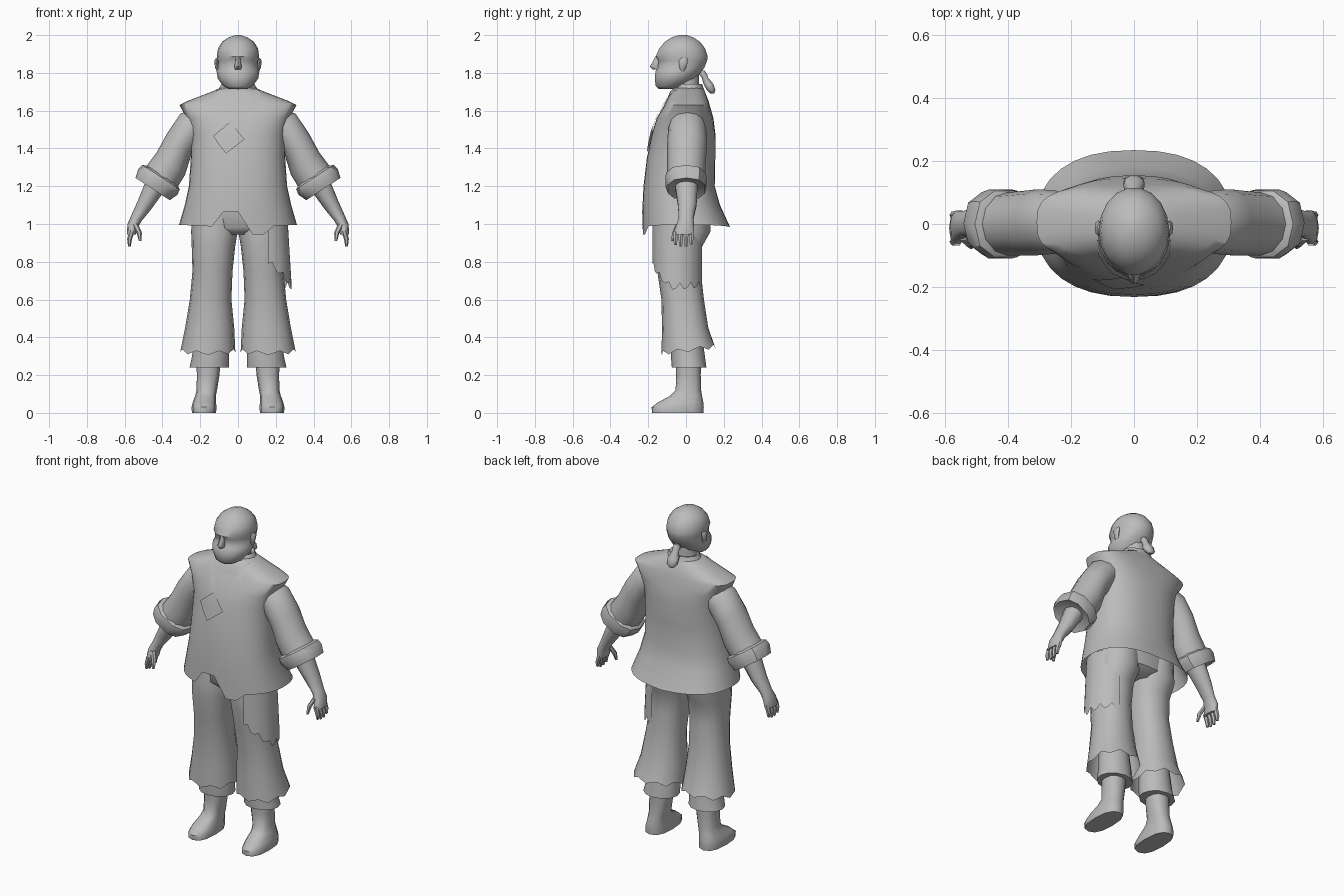
import bpy, bmesh, math
from mathutils import Vector

grey = bpy.data.materials.new("plain_grey")
grey.diffuse_color = (0.5, 0.5, 0.5, 1)


def finish(name, bm, mirror=False, angle=50):
    """Turn a bmesh into a smooth-shaded object, optionally mirrored left to right."""
    bmesh.ops.recalc_face_normals(bm, faces=bm.faces[:])
    me = bpy.data.meshes.new(name)
    bm.to_mesh(me)
    bm.free()
    me.materials.append(grey)
    ob = bpy.data.objects.new(name, me)
    bpy.context.collection.objects.link(ob)
    bpy.ops.object.select_all(action='DESELECT')
    ob.select_set(True)
    bpy.context.view_layer.objects.active = ob
    bpy.ops.object.shade_smooth_by_angle(angle=math.radians(angle))
    if mirror:
        ob.modifiers.new("Mirror", 'MIRROR').use_clip = False
    return ob


def loft(name, rings, n=12, mirror=False, caps=(True, True), hem=None, power=1.0, angle=50):
    """Skin rings of (centre x, z, half width, y front, y back, tilt, power)."""
    bm = bmesh.new()
    loops = []
    for i, ring in enumerate(rings):
        cx, z, rx, y0, y1 = ring[:5]
        t = math.radians(ring[5]) if len(ring) > 5 else 0
        p = ring[6] if len(ring) > 6 else power
        loop = []
        for k in range(n):
            a = 2 * math.pi * k / n
            c, s = math.cos(a), math.sin(a)
            u = rx * math.copysign(abs(c) ** p, c)
            v = (y0 + y1) / 2 + (y1 - y0) / 2 * math.copysign(abs(s) ** p, s)
            pt = Vector((cx + u * math.cos(t), v, z + u * math.sin(t)))
            if i == 0 and hem:
                pt.z = hem(pt.x, pt.y, k)
            loop.append(bm.verts.new(pt))
        loops.append(loop)
    for a, b in zip(loops, loops[1:]):
        for k in range(n):
            bm.faces.new((a[k], a[(k + 1) % n], b[(k + 1) % n], b[k]))
    if caps[0]:
        bm.faces.new(loops[0][::-1])
    if caps[1]:
        bm.faces.new(loops[-1])
    return finish(name, bm, mirror, angle)


def sheet(name, rows, mirror=False):
    """Open surface through rows of points."""
    bm = bmesh.new()
    grid = [[bm.verts.new(p) for p in row] for row in rows]
    for a, b in zip(grid, grid[1:]):
        for k in range(len(a) - 1):
            bm.faces.new((a[k], a[k + 1], b[k + 1], b[k]))
    return finish(name, bm, mirror)


def lay_on(ob, target, gap):
    """Drape a thin piece just above another surface."""
    m = ob.modifiers.new("Drape", 'SHRINKWRAP')
    m.target, m.offset = target, gap
    m.wrap_method, m.wrap_mode = 'NEAREST_SURFACEPOINT', 'ABOVE_SURFACE'


# Sleeveless vest with an uneven hem, notched at the front
def vest_hem(x, y, k):
    if y < 0 and -0.11 < x < 0.04:
        return 1.065
    if y < 0 and 0.04 < x < 0.15:
        return 0.945
    return 0.98 + 0.05 * abs(x)

vest = loft("vest", [
    (0, 0.98, 0.312, -0.232, 0.235), (0, 1.10, 0.282, -0.23, 0.18),
    (0, 1.20, 0.26, -0.225, 0.152), (0, 1.35, 0.25, -0.207, 0.155),
    (0, 1.48, 0.252, -0.18, 0.155), (0, 1.56, 0.272, -0.155, 0.145, 0, 0.75),
    (0, 1.63, 0.31, -0.115, 0.125, 0, 0.65), (0, 1.65, 0.27, -0.105, 0.12, 0, 0.7),
    (0, 1.70, 0.14, -0.085, 0.10), (0, 1.72, 0.095, -0.065, 0.085)],
    n=32, caps=(False, True), hem=vest_hem, power=0.85)

# Standing collar and crossing lapels
loft("collar", [(0, 1.68, 0.12, -0.09, 0.10), (0, 1.74, 0.088, -0.05, 0.085),
                (0, 1.735, 0.075, -0.045, 0.07)], n=16, caps=(False, False),
     hem=lambda x, y, k: 1.68 + 0.2 * y)
path = [(0.10, -0.05, 1.70), (0.095, -0.10, 1.66), (0.075, -0.14, 1.61),
        (0.05, -0.17, 1.56), (0.012, -0.19, 1.51)]
lapel = sheet("lapels", [[(x + d, y, z + d * 0.4) for d in (-0.018, 0, 0.018)]
                         for x, y, z in path], mirror=True)
lay_on(lapel, vest, 0.006)

# Square cloth patch on the chest
rows = []
for i in range(6):
    row = []
    for j in range(6):
        u, v = (i / 5 - 0.5) * 0.125, (j / 5 - 0.5) * 0.125
        c, s = math.cos(0.67), math.sin(0.67)
        row.append((-0.052 + u * c - v * s, -0.2, 1.46 + u * s + v * c))
    rows.append(row)
lay_on(sheet("chest_patch", rows), vest, 0.009)

# Sleeves, rolled cuffs, forearms and hands
loft("sleeve", [(0.19, 1.55, 0.07, -0.08, 0.09, 70), (0.255, 1.50, 0.098, -0.095, 0.108, 60),
                (0.312, 1.42, 0.088, -0.10, 0.11, 45), (0.355, 1.32, 0.096, -0.10, 0.105, 39),
                (0.41, 1.24, 0.10, -0.10, 0.10, 33)], n=12, mirror=True)
loft("rolled_cuff", [(0.40, 1.257, 0.095, -0.095, 0.095, 33), (0.407, 1.248, 0.118, -0.11, 0.11, 33),
                     (0.425, 1.222, 0.124, -0.114, 0.114, 33), (0.452, 1.185, 0.108, -0.10, 0.105, 33),
                     (0.443, 1.197, 0.07, -0.065, 0.07, 33)],
     n=10, mirror=True, power=0.85, angle=40)
loft("forearm", [(0.44, 1.20, 0.056, -0.06, 0.065, 33), (0.495, 1.10, 0.042, -0.045, 0.058, 30),
                 (0.538, 1.03, 0.031, -0.04, 0.042, 27), (0.558, 0.99, 0.029, -0.055, 0.045, 18),
                 (0.564, 0.945, 0.024, -0.07, 0.043, 0)], n=10, mirror=True)
for i in range(4):
    y = 0.028 - 0.028 * i
    drop = (0.012, 0, 0, 0.008)[i]
    loft(f"finger_{i + 1}", [(0.562, 0.96, 0.015, y - 0.015, y + 0.015),
                             (0.574, 0.92, 0.013, y - 0.013, y + 0.013),
                             (0.575, 0.88 + drop, 0.007, y - 0.008, y + 0.008)], n=6, mirror=True)
loft("thumb", [(0.545, 1.0, 0.016, -0.055, -0.02), (0.523, 0.955, 0.014, -0.075, -0.045),
               (0.518, 0.91, 0.007, -0.08, -0.064)], n=6, mirror=True)

# Baggy trousers with frayed hems, the shorter lining below and the hips
loft("trouser_leg", [
    (0.16, 0.32, 0.146, -0.13, 0.157), (0.15, 0.45, 0.13, -0.127, 0.118),
    (0.145, 0.60, 0.11, -0.13, 0.095), (0.135, 0.75, 0.106, -0.152, 0.078),
    (0.13, 0.88, 0.115, -0.17, 0.085), (0.125, 0.96, 0.123, -0.172, 0.13),
    (0.122, 1.08, 0.12, -0.16, 0.13)], n=16, mirror=True, caps=(False, True), power=0.9,
    hem=lambda x, y, k: 0.325 + 0.12 * y + (0.018 if k % 2 else -0.004))
loft("hips", [(0, 0.945, 0.12, -0.13, 0.08), (0, 0.98, 0.235, -0.165, 0.125),
              (0, 1.10, 0.235, -0.16, 0.13)], n=16, power=0.8)
loft("trouser_lining", [(0.152, 0.24, 0.105, -0.075, 0.108), (0.145, 0.30, 0.098, -0.08, 0.10),
                        (0.145, 0.45, 0.085, -0.08, 0.08)], n=12, mirror=True)

# Boots
loft("boot", [(0.18, 0, 0.064, -0.18, 0.092), (0.18, 0.03, 0.066, -0.182, 0.094),
              (0.178, 0.055, 0.062, -0.15, 0.092), (0.172, 0.09, 0.055, -0.085, 0.085),
              (0.165, 0.12, 0.054, -0.055, 0.08), (0.158, 0.20, 0.06, -0.052, 0.078),
              (0.155, 0.32, 0.066, -0.055, 0.08)], n=12, mirror=True, power=0.8)

# Torn cloth hanging over one hip
rows = [[], [], [], []]
for i in range(19):
    f = i / 18
    a = math.radians(-82 + 158 * f)
    torn = 0.79 - 0.13 * min(1, f * 2.4) + 0.025 * max(0, f - 0.5)
    torn += (0.0, 0.025, -0.008)[i % 3]
    for r, row in enumerate(rows):
        g = r / 3
        row.append((0.14 + (0.122 + 0.022 * g) * math.cos(a), -0.045 + 0.133 * math.sin(a),
                    1.04 + (torn - 1.04) * g))
sheet("torn_hip_cloth", rows)

# Neck and bald head with a full beard bulging at the jaw
loft("neck", [(0, 1.66, 0.085, -0.08, 0.075), (0, 1.73, 0.068, -0.07, 0.07),
              (0, 1.80, 0.068, -0.07, 0.07)], n=12)
loft("head_and_beard", [
    (0, 1.715, 0.05, -0.145, -0.05), (0, 1.73, 0.078, -0.162, 0.0),
    (0, 1.77, 0.107, -0.167, 0.055), (0, 1.81, 0.114, -0.163, 0.085),
    (0, 1.825, 0.108, -0.15, 0.098), (0, 1.865, 0.109, -0.148, 0.114),
    (0, 1.888, 0.112, -0.162, 0.117), (0, 1.93, 0.106, -0.143, 0.103),
    (0, 1.965, 0.084, -0.113, 0.075), (0, 1.988, 0.05, -0.078, 0.04),
    (0, 2.0, 0.015, -0.035, 0.005)], n=18)
loft("nose", [(0, 1.818, 0.016, -0.175, -0.13), (0, 1.833, 0.02, -0.192, -0.13),
              (0, 1.86, 0.014, -0.176, -0.13), (0, 1.888, 0.012, -0.163, -0.13)], n=8)
loft("ear", [(0.104, 1.805, 0.006, -0.028, -0.01), (0.112, 1.83, 0.010, -0.035, 0.0),
             (0.114, 1.865, 0.011, -0.038, 0.012), (0.11, 1.88, 0.006, -0.025, 0.005)],
     n=8, mirror=True)

# Tied tail of hair at the nape
loft("hair_tail", [(0, 1.69, 0.014, 0.128, 0.150), (0, 1.71, 0.034, 0.108, 0.157),
                   (0, 1.74, 0.034, 0.092, 0.147), (0, 1.775, 0.02, 0.082, 0.118),
                   (0, 1.79, 0.024, 0.07, 0.114), (0, 1.812, 0.016, 0.07, 0.1)], n=10)
